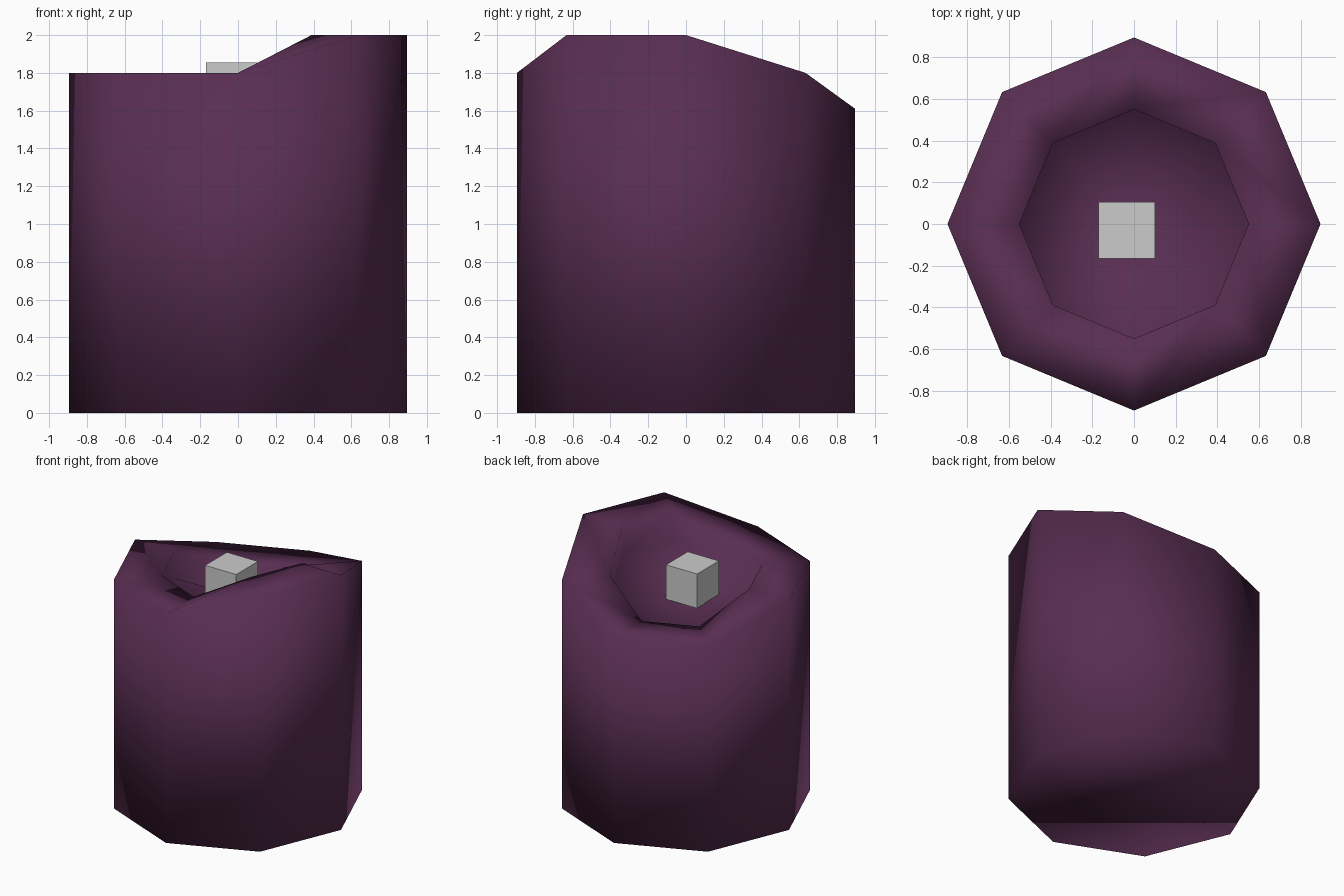
import bpy, bmesh, math

if "Cube" in bpy.data.objects:
    bpy.data.objects.remove(bpy.data.objects["Cube"])

RIM = [2.0, 1.8, 1.61, 1.61, 1.8, 1.8, 1.8, 2.0]   # rim height at each octagon corner
DROP = 0.21                                        # depth of the hollow
N = len(RIM)


def ring(bm, radius, heights):
    return [bm.verts.new((radius * math.cos(math.tau * i / N),
                          radius * math.sin(math.tau * i / N), h))
            for i, h in enumerate(heights)]


# Hollow-topped octagonal stump with an uneven rim
bm = bmesh.new()
rings = [ring(bm, 0.895, [0.0] * N),
         ring(bm, 0.895, RIM),
         ring(bm, 0.55, RIM),
         ring(bm, 0.55, [h - DROP for h in RIM])]
for lower, upper in zip(rings, rings[1:]):
    for i in range(N):
        j = (i + 1) % N
        bm.faces.new((lower[i], lower[j], upper[j], upper[i]))
bm.faces.new(rings[0][::-1])
floor = bm.faces.new(rings[-1])
bmesh.ops.poke(bm, faces=[floor])
for f in bm.faces:
    f.smooth = True
mesh = bpy.data.meshes.new("octagonal_stump")
bm.to_mesh(mesh)
bm.free()
stump = bpy.data.objects.new("octagonal_stump", mesh)
bpy.context.collection.objects.link(stump)

purple = bpy.data.materials.new("dark_purple")
purple.diffuse_color = (0.1, 0.027, 0.085, 1)
purple.use_nodes = True
purple.node_tree.nodes["Principled BSDF"].inputs["Base Color"].default_value = purple.diffuse_color
mesh.materials.append(purple)

# Small cube resting in the hollow
bpy.ops.mesh.primitive_cube_add(size=0.27, location=(-0.035, -0.03, 1.72))
bpy.context.object.name = "small_cube"
